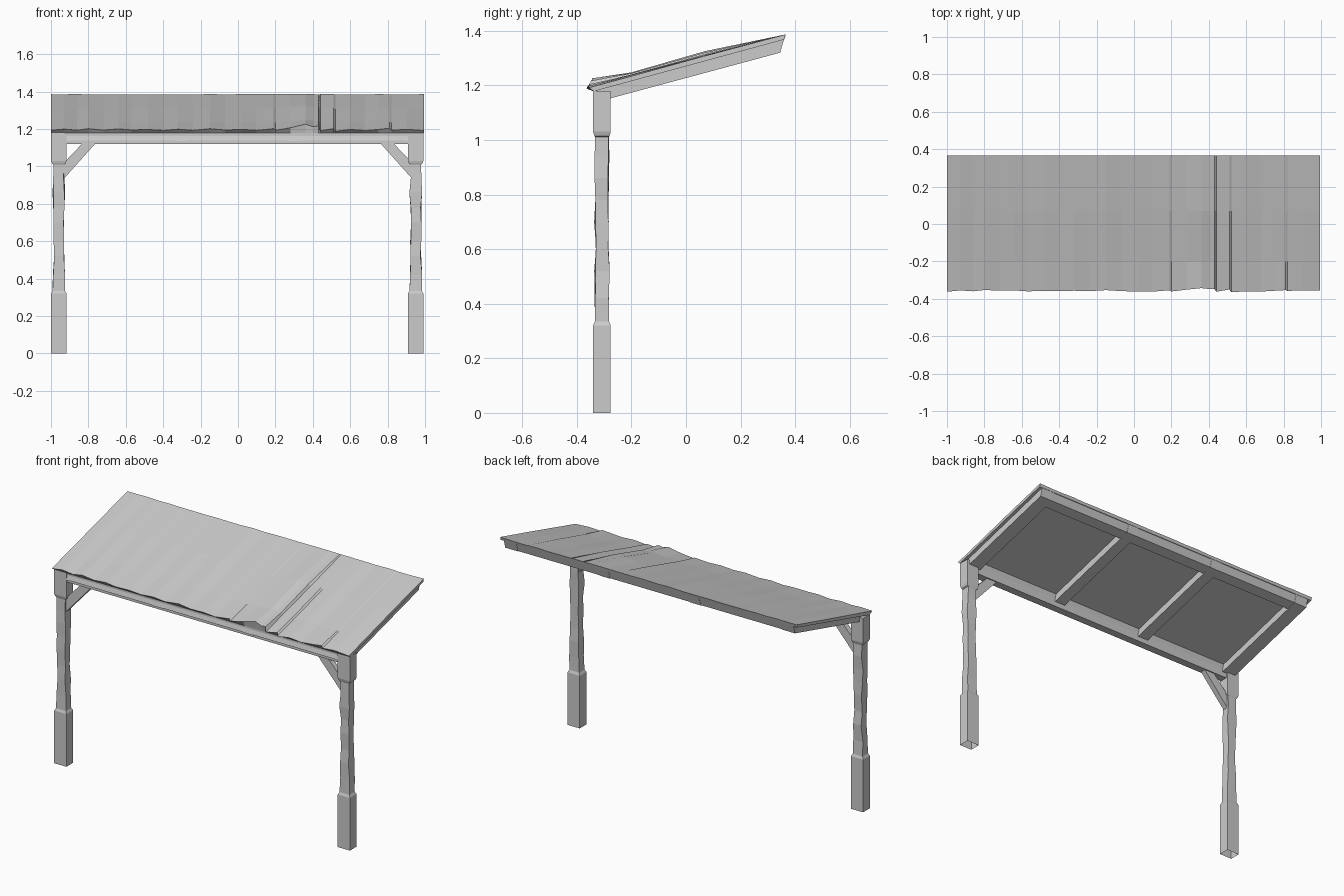
import bpy, bmesh, random

if "Cube" in bpy.data.objects:
    bpy.data.objects.remove(bpy.data.objects["Cube"])
random.seed(4)

SLOPE = 0.269


def roof_z(y):
    return 1.19 + SLOPE * (y + 0.36)


def make(name, verts, faces):
    me = bpy.data.meshes.new(name)
    me.from_pydata(verts, [], faces)
    bm = bmesh.new()
    bm.from_mesh(me)
    bmesh.ops.recalc_face_normals(bm, faces=bm.faces)
    bm.to_mesh(me)
    bm.free()
    ob = bpy.data.objects.new(name, me)
    bpy.context.collection.objects.link(ob)
    return ob


def prism(name, profile, a, b, axis='x'):
    """Extrude a profile (y,z along x, or x,z along y) from a to b."""
    n = len(profile)
    verts = [(t, p, z) if axis == 'x' else (p, t, z) for t in (a, b) for p, z in profile]
    faces = [tuple(range(n)), tuple(range(2 * n - 1, n - 1, -1))]
    faces += [(i, (i + 1) % n, n + (i + 1) % n, n + i) for i in range(n)]
    return make(name, verts, faces)


def sloped(y0, y1, drop):
    """Profile of a board hanging below the roof plane, ends square to it."""
    s = drop * 0.25
    return [(y0, roof_z(y0) - 0.012), (y1, roof_z(y1) - 0.012),
            (y1 - s, roof_z(y1 - s) - drop), (y0 - s, roof_z(y0 - s) - drop)]


# Posts: square base, hand-hewn shaft (stacked square rings), square head
RINGS = [(0, .041, .032), (.32, .041, .032), (.335, .033, .026), (.42, .032, .024),
         (.52, .027, .026), (.60, .028, .022), (.70, .027, .026), (.78, .029, .022),
         (.86, .032, .024), (.94, .028, .025), (1.01, .029, .025), (1.015, .036, .028),
         (1.03, .041, .032), (1.18, .041, .032)]
for side, cx in (("left", -.958), ("right", .95)):
    verts, faces = [], []
    for i, (z, hx, hy) in enumerate(RINGS):
        j = 0.003 if 2 < i < 10 else 0
        for sx, sy in ((-1, -1), (1, -1), (1, 1), (-1, 1)):
            verts.append((cx + sx * hx + random.uniform(-j, j),
                          -.308 + sy * hy + random.uniform(-j, j), z))
    for i in range(len(RINGS) - 1):
        for k in range(4):
            a, b = 4 * i + k, 4 * i + (k + 1) % 4
            faces.append((a, b, b + 4, a + 4))
    t = len(verts) - 4
    faces.append((t, t + 1, t + 2, t + 3))
    make(side + "_post", verts, faces)

# Front beam between the posts and its diagonal braces
prism("front_beam", [(-.332, 1.12), (-.285, 1.12), (-.285, 1.185), (-.332, 1.185)], -.93, .93)
for side, s in (("left", -1), ("right", 1)):
    prism(side + "_brace", [(s * .93, .935), (s * .76, 1.125), (s * .83, 1.125), (s * .93, 1.02)],
          -.325, -.292, 'y')

# Roof frame: four rafters, front and back rails
for i, (x0, x1) in enumerate(((-.975, -.89), (-.34, -.27), (.27, .34), (.89, .975))):
    prism("rafter_%d" % (i + 1), sloped(-.325, .36, .06), x0, x1)
prism("frame_front_rail", sloped(-.325, -.275, .058), -.97, .97)
prism("frame_back_rail", sloped(.30, .358, .058), -.97, .97)

# Rumpled roof sheet: (x, lift of the front edge), fading out up the slope
RIPPLE = [(-1, .003), (-.93, .007), (-.86, .001), (-.8, .009), (-.72, .004), (-.64, .010),
          (-.57, .002), (-.48, .008), (-.40, .001), (-.32, .007), (-.24, .003), (-.15, .009),
          (-.07, .002), (.02, .006), (.1, .001), (.19, .009), (.2, .000), (.28, .014),
          (.36, .034), (.40, .022), (.43, .026), (.44, .001), (.51, .012), (.52, -.002),
          (.6, .007), (.68, .001), (.75, .008), (.81, .011), (.82, .001), (.9, .008), (.995, .002)]
ROWS = [(-.355, 1.0), (-.2, .45), (.07, .6), (.365, 0)]
n = len(RIPPLE)
verts, faces = [], []
for y, f in ROWS:
    for x, h in RIPPLE:
        jy = (.006 - h * .6 + random.uniform(-.004, .004)) if f == 1 else 0
        verts.append((x, y - jy, roof_z(y) + h * f + random.uniform(-.002, .002)))
# flat underside with a turned-under front lip
for y, d in ((.36, .016), (-.338, .018)):
    for x, h in RIPPLE:
        verts.append((x, y, roof_z(y) - d))
rows = len(ROWS) + 2
for r in range(rows):
    q = (r + 1) % rows
    for i in range(n - 1):
        faces.append((r * n + i, r * n + i + 1, q * n + i + 1, q * n + i))
for i in (0, n - 1):
    faces.append(tuple(r * n + i for r in range(rows)))
make("roof_sheet", verts, faces)
